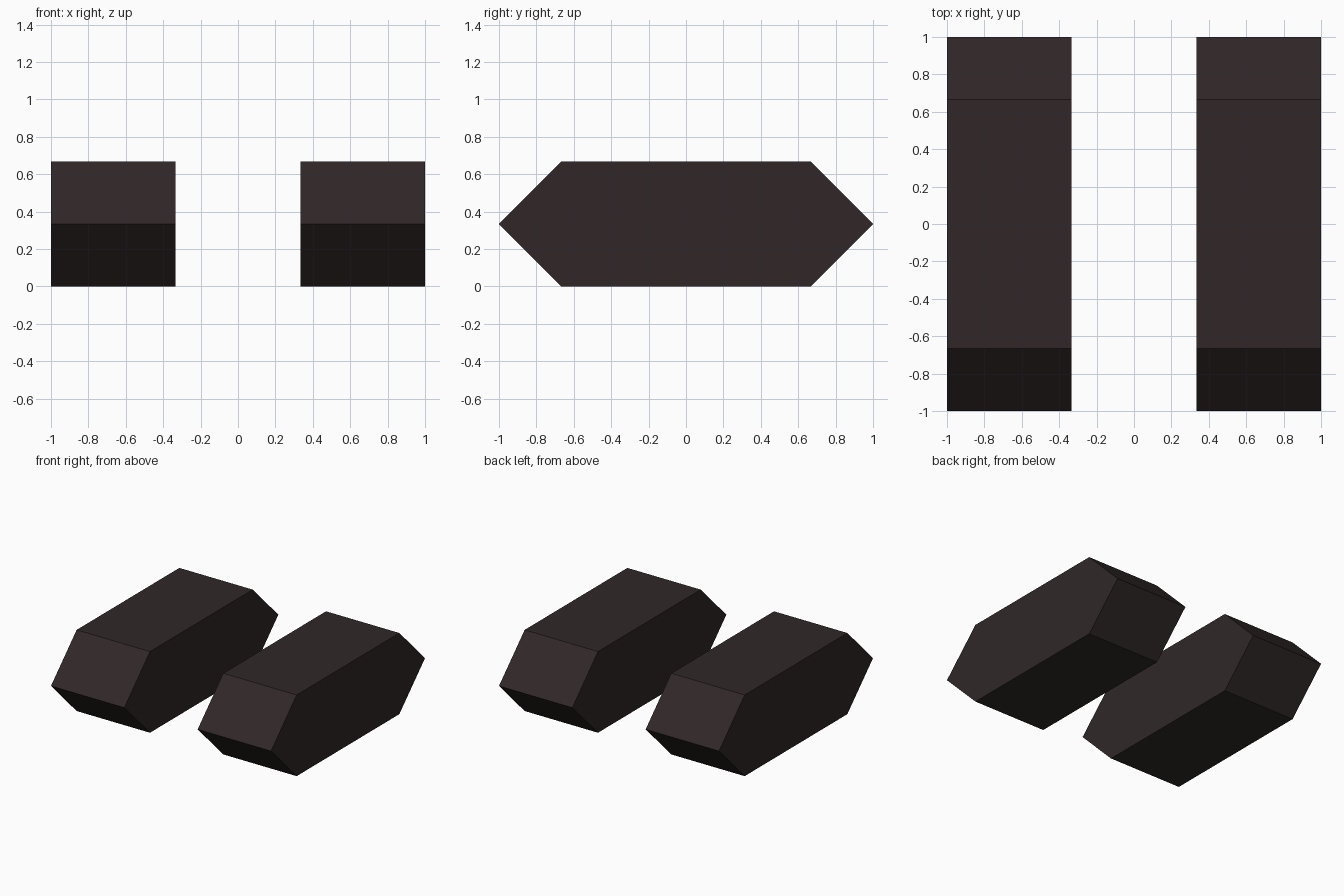
import bpy
import bmesh

if "Cube" in bpy.data.objects:
    bpy.data.objects.remove(bpy.data.objects["Cube"])

# Single dark brown material
brown = bpy.data.materials.new("dark_brown")
brown.diffuse_color = (0.0305, 0.0205, 0.0205, 1.0)
brown.use_nodes = True
brown.node_tree.nodes["Principled BSDF"].inputs["Base Color"].default_value = brown.diffuse_color

T = 2 / 3   # block width and height
# Hexagonal side profile (y, z) with pointed ends
PROFILE = [(-1, T / 2), (-T, 0), (T, 0), (1, T / 2), (T, T), (-T, T)]


def hex_block(name, x_min):
    """Extrude the side profile along x into a solid block."""
    bm = bmesh.new()
    face = bm.faces.new([bm.verts.new((x_min, y, z)) for y, z in PROFILE])
    ext = bmesh.ops.extrude_face_region(bm, geom=[face], use_keep_orig=True)
    moved = [v for v in ext["geom"] if isinstance(v, bmesh.types.BMVert)]
    bmesh.ops.translate(bm, verts=moved, vec=(T, 0, 0))
    bmesh.ops.recalc_face_normals(bm, faces=bm.faces)
    mesh = bpy.data.meshes.new(name)
    bm.to_mesh(mesh)
    bm.free()
    mesh.materials.append(brown)
    bpy.context.collection.objects.link(bpy.data.objects.new(name, mesh))


# Two parallel blocks
hex_block("left_block", -1)
hex_block("right_block", 1 - T)
